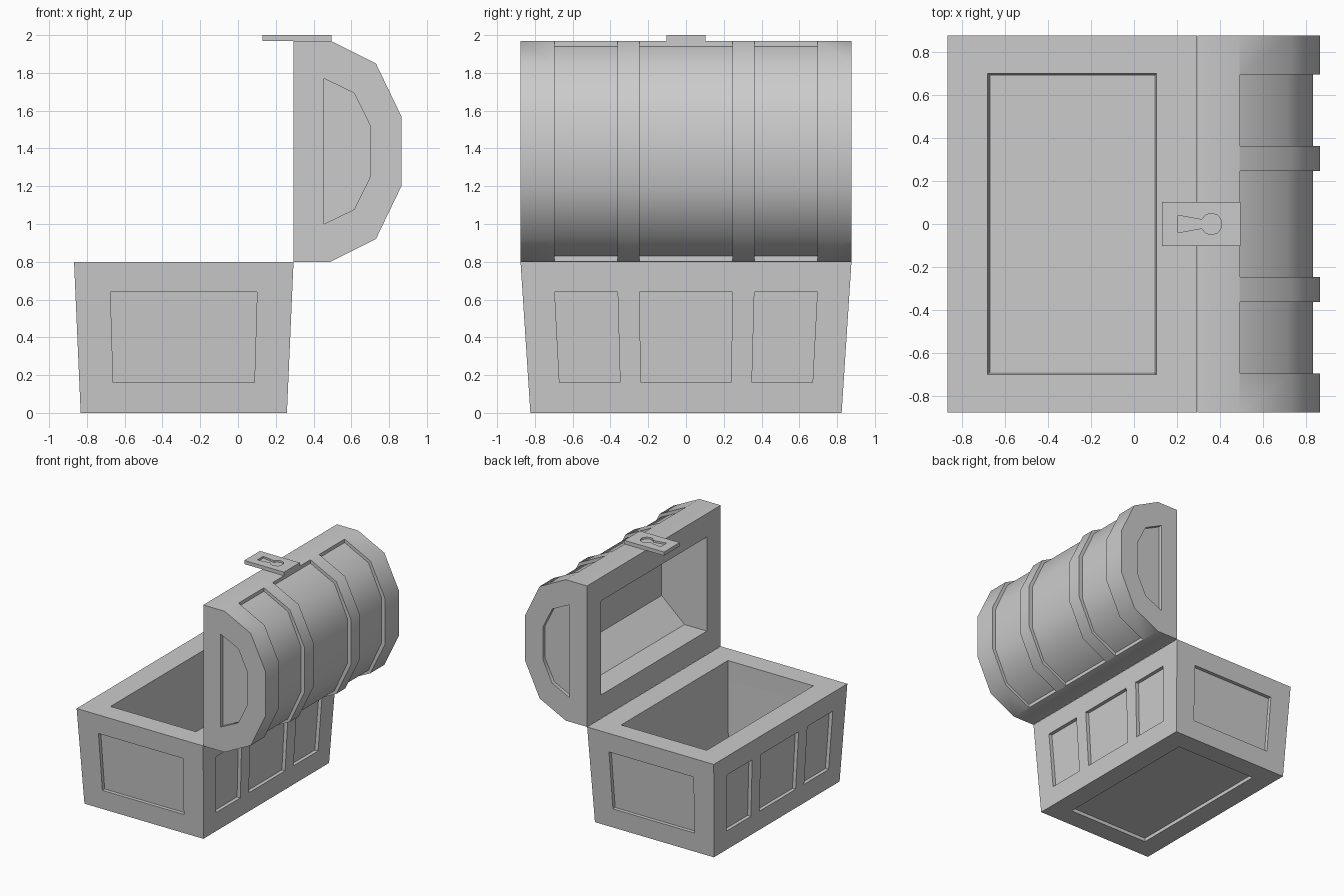
import bpy, bmesh
from math import radians, cos, sin

if "Cube" in bpy.data.objects:
    bpy.data.objects.remove(bpy.data.objects["Cube"])


def loft(bm, loops, smooth=False):
    """Closed solid through a list of equal-length point loops."""
    rings = [[bm.verts.new(p) for p in loop] for loop in loops]
    n = len(rings[0])
    faces = [bm.faces.new(rings[0]), bm.faces.new(rings[-1])]
    for a, b in zip(rings, rings[1:]):
        for i in range(n):
            j = (i + 1) % n
            faces.append(bm.faces.new((a[i], a[j], b[j], b[i])))
    for f in faces:
        f.smooth = smooth


def make(name, solids, smooth=False):
    bm = bmesh.new()
    for loops in solids:
        loft(bm, loops, smooth)
    bmesh.ops.recalc_face_normals(bm, faces=bm.faces)
    me = bpy.data.meshes.new(name)
    bm.to_mesh(me)
    bm.free()
    ob = bpy.data.objects.new(name, me)
    bpy.context.collection.objects.link(ob)
    return ob


def carve(ob, solids):
    """Subtract all solids from the object and drop the cutter."""
    cutter = make("cutter", solids)
    mod = ob.modifiers.new("carve", 'BOOLEAN')
    mod.operation = 'DIFFERENCE'
    mod.solver = 'EXACT'
    mod.object = cutter
    bpy.context.view_layer.objects.active = ob
    bpy.ops.object.modifier_apply(modifier=mod.name)
    bpy.data.objects.remove(cutter)


def along_y(profile, y0, y1):
    return [[(x, y, z) for x, z in profile] for y in (y0, y1)]


def rect(x0, x1, y, z):
    return [(x0, -y, z), (x1, -y, z), (x1, y, z), (x0, y, z)]


CX, H, DEPTH = -0.287, 0.80, 0.03
PANELS = [(-0.695, -0.362), (-0.247, 0.247), (0.362, 0.695)]


def half_x(z):
    return 0.546 + 0.035 * z / H


def half_y(z):
    return 0.824 + 0.052 * z / H


# Tapered chest body
body = make("chest_body", [[rect(CX - half_x(z), CX + half_x(z), half_y(z), z) for z in (0, H)]])

# Body hollow and underside panel
cuts = [
    [rect(-0.67, 0.095, 0.69, 0.16), rect(-0.68, 0.105, 0.70, 0.64), rect(-0.68, 0.105, 0.70, 0.9)],
    [rect(CX - 0.375, CX + 0.375, 0.655, -0.1), rect(CX - 0.375, CX + 0.375, 0.655, DEPTH)],
]
# Recessed wall panels, following the taper
Z0, Z1 = 0.16, 0.64
for s in (-1, 1):
    def wall_x(y, z, d):
        return (CX + s * (half_x(z) + d), y * half_y(z) / half_y(Z1), z)

    def wall_y(x, z, d):
        return (CX + x * half_x(z) / half_x(Z1), s * (half_y(z) + d), z)

    for fn, spans in ((wall_x, PANELS), (wall_y, [(-0.388, 0.388)])):
        for a, b in spans:
            cuts.append([[fn(a, Z0, d), fn(b, Z0, d), fn(b, Z1, d), fn(a, Z1, d)]
                         for d in (-DEPTH, 0.1)])
carve(body, cuts)

# Faceted lid, standing open
MID = 1.385


def mirrored(half):
    """Mirror the upper half profile about the lid's middle height."""
    return half + [(x, 2 * MID - z) for x, z in reversed(half)]


lid_profile = mirrored([(0.295, 1.97), (0.49, 1.97), (0.73, 1.85), (0.865, 1.57)])
lid = make("chest_lid", [along_y(lid_profile, -0.876, 0.876)], smooth=True)

# Lid hollow
hollow = mirrored([(0.2, 1.775), (0.50, 1.775), (0.71, 1.59)])
cuts = [along_y(hollow, -0.695, 0.695)]
# Recesses between the curved bands
inner = mirrored([(0.492, 1.94), (0.712, 1.83), (0.832, 1.57)])
outer = mirrored([(0.492, 2.10), (0.80, 2.00), (1.00, 1.62)])
cuts += [along_y(inner + outer[::-1], a, b) for a, b in PANELS]
# Recessed end panels
end = mirrored([(0.455, 1.77), (0.615, 1.693), (0.70, 1.52)])
# keep the first point on the flat side of the profile
cuts += [along_y(end, s * (0.876 - DEPTH), s * 1.0) for s in (-1, 1)]
carve(lid, cuts)
lid.data.set_sharp_from_angle(angle=radians(40))

# Lock plate with keyhole recess
plate = make("lock_plate", [[rect(0.13, 0.495, 0.103, z) for z in (1.97, 2.0)]])
arc = [radians(-156 + 312 * i / 9) for i in range(10)]
key = [(0.36 + 0.05 * cos(t), 0.05 * sin(t)) for t in arc] + [(0.205, 0.04), (0.205, -0.04)]
carve(plate, [[[(x, y, z) for x, y in key] for z in (1.985, 2.05)]])
